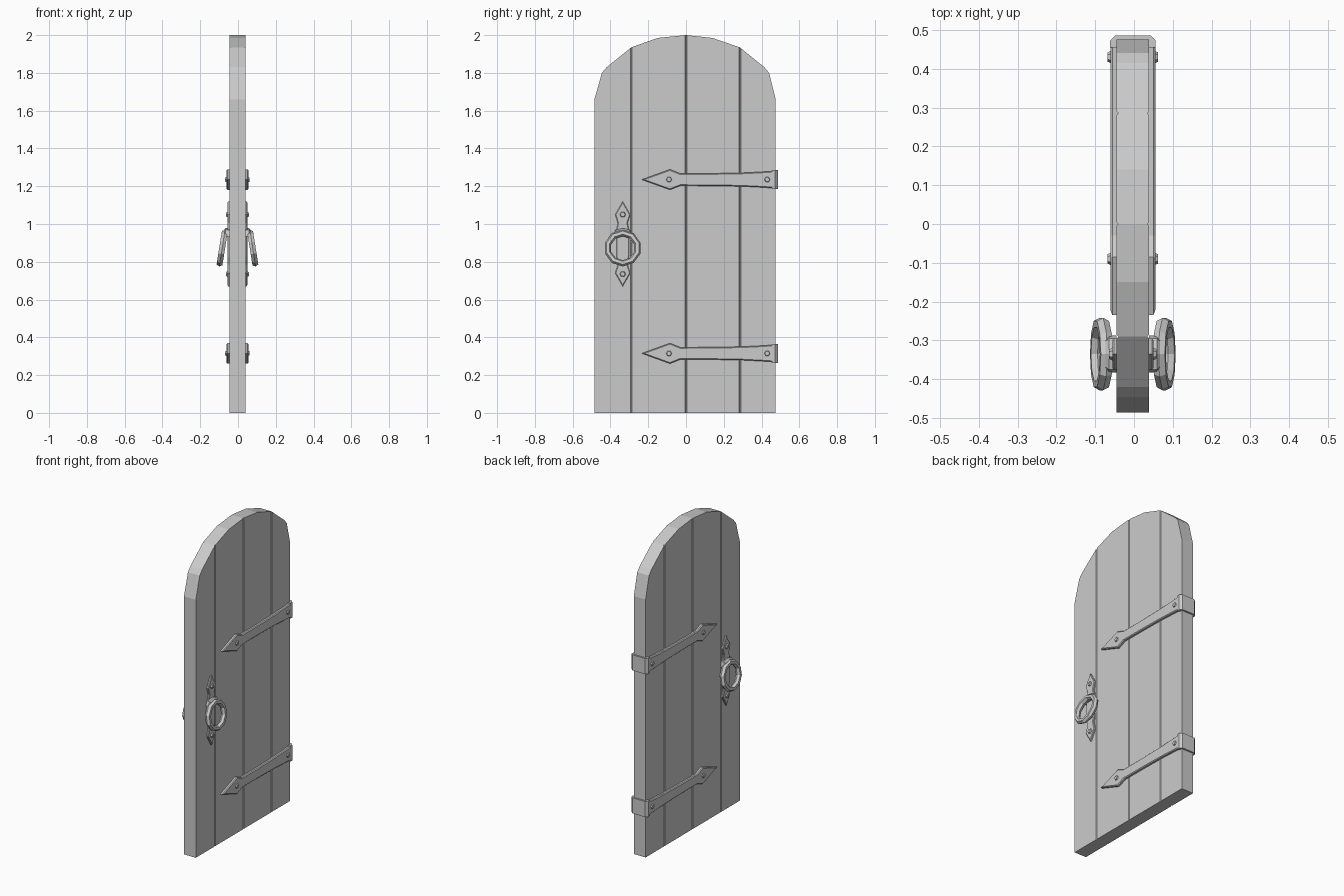
import bpy, bmesh, math
from mathutils import Matrix, Vector

cube = bpy.data.objects.get("Cube")
if cube:
    bpy.data.objects.remove(cube, do_unlink=True)

SHIFT = -0.003      # the door sits slightly off centre in its thickness
HALF = 0.042        # half the thickness of the planks
LATCH_Y = -0.335

grey = bpy.data.materials.new("plain grey")
grey.use_nodes = True
colour = (0.6, 0.6, 0.6, 1)
grey.diffuse_color = colour
grey.node_tree.nodes["Principled BSDF"].inputs["Base Color"].default_value = colour


def finish(name, bm, side=1):
    """Turn a bmesh into an object, mirrored to the other face when side is -1."""
    if side < 0:
        bmesh.ops.scale(bm, vec=(-1, 1, 1), verts=bm.verts)
    bmesh.ops.translate(bm, vec=(SHIFT, 0, 0), verts=bm.verts)
    bmesh.ops.recalc_face_normals(bm, faces=bm.faces)
    mesh = bpy.data.meshes.new(name)
    bm.to_mesh(mesh)
    bm.free()
    mesh.materials.append(grey)
    obj = bpy.data.objects.new(name, mesh)
    bpy.context.collection.objects.link(obj)
    return obj


def prism(outline, x0, x1):
    """Extrude a (y, z) outline from x0 to x1."""
    bm = bmesh.new()
    face = bm.faces.new([bm.verts.new((x0, y, z)) for y, z in outline])
    new = bmesh.ops.extrude_face_region(bm, geom=[face])["geom"]
    verts = [v for v in new if isinstance(v, bmesh.types.BMVert)]
    bmesh.ops.translate(bm, vec=(x1 - x0, 0, 0), verts=verts)
    bmesh.ops.recalc_face_normals(bm, faces=bm.faces)
    return bm


def bevel(bm, width, rule):
    edges = [e for e in bm.edges if rule(e)]
    bmesh.ops.bevel(bm, geom=edges, offset=width, segments=1, affect='EDGES')


def outer_rim(x):
    return lambda e: all(abs(v.co.x - x) < 1e-4 for v in e.verts)


def rivet(name, y, z, x0, x1, side):
    bm = bmesh.new()
    bmesh.ops.create_cone(bm, cap_ends=True, segments=6, radius1=0.019,
                          radius2=0.012, depth=x1 - x0)
    bmesh.ops.rotate(bm, matrix=Matrix.Rotation(math.pi / 2, 3, 'Y'), verts=bm.verts)
    bmesh.ops.translate(bm, vec=((x0 + x1) / 2, y, z), verts=bm.verts)
    finish(name, bm, side)


# Planks: each takes its share of the arched top, with chamfered seams
arch = [(-0.485, 1.66), (-0.445, 1.80), (-0.42, 1.83), (-0.29, 1.935),
        (-0.15, 1.985), (0, 2.0), (0.14, 1.985), (0.285, 1.935),
        (0.415, 1.83), (0.44, 1.80), (0.475, 1.66)]
seams = [-0.485, -0.29, 0, 0.285, 0.475]
for i, (a, b) in enumerate(zip(seams, seams[1:])):
    top = [p for p in arch if a <= p[0] <= b]
    bm = prism([(b, 0), (a, 0)] + top, -HALF, HALF)
    inner = [s for s in (a, b) if s in seams[1:-1]]
    bevel(bm, 0.005, lambda e: abs(e.verts[0].co.z - e.verts[1].co.z) > 1 and
          any(all(abs(v.co.y - s) < 1e-4 for v in e.verts) for s in inner))
    finish(f"plank_{i + 1}", bm)

# Hinges: spear-headed straps on both faces, joined by a band round the edge
for label, z, lean in (("upper", 1.235, -1), ("lower", 0.315, 1)):
    half = [(-0.235, 0), (-0.085, 0.054), (-0.03, 0.032), (0.15, 0.033), (0.30, 0.036),
            (0.40, 0.041), (0.478, 0.046)]
    outline = [(y, z + h) for y, h in half] + [(y, z - h) for y, h in half[:0:-1]]
    for side, word in ((1, "left"), (-1, "right")):
        bm = prism(outline, HALF - 0.004, 0.058)
        bevel(bm, 0.005, outer_rim(0.058))
        finish(f"{label}_hinge_strap_{word}", bm, side)
        for n, y in enumerate((-0.09, 0.43)):
            rivet(f"{label}_hinge_rivet_{word}_{n + 1}", y, z, 0.05, 0.065, side)
    band = [(0.455, z - 0.05), (0.486, z - 0.05), (0.486, z + 0.05), (0.455, z + 0.05)]
    bm = prism(band, -0.059, 0.059)
    bevel(bm, 0.014, lambda e: all(v.co.y > 0.48 for v in e.verts) and
          abs(e.verts[0].co.x - e.verts[1].co.x) < 1e-4)
    finish(f"{label}_hinge_band", bm)

# Latch: pointed back plate, rivets, ring mount and a tilted pull ring
plate_half = [(0, 0.225), (0.04, 0.155), (0.026, 0.11), (0.034, 0.07)]
right_side = plate_half + [(w, -h) for w, h in plate_half[::-1]]
plate = [(LATCH_Y + w, 0.895 + h) for w, h in right_side]
plate += [(LATCH_Y - w, 0.895 + h) for w, h in right_side[-2:0:-1]]
for side, word in ((1, "left"), (-1, "right")):
    bm = prism(plate, HALF - 0.004, 0.053)
    bevel(bm, 0.004, outer_rim(0.053))
    finish(f"latch_plate_{word}", bm, side)
    for n, z in enumerate((1.05, 0.735)):
        rivet(f"latch_rivet_{word}_{n + 1}", LATCH_Y, z, 0.048, 0.061, side)

    mount = [(LATCH_Y + 0.048, 0.935), (LATCH_Y + 0.04, 0.968), (LATCH_Y, 0.978),
             (LATCH_Y - 0.04, 0.968), (LATCH_Y - 0.048, 0.935)]
    bm = prism(mount, HALF, 0.07)
    bevel(bm, 0.008, outer_rim(0.07))
    finish(f"ring_mount_{word}", bm, side)

    bm = bmesh.new()
    major, sides = 10, 6
    loops = []
    for i in range(major):
        turn = Matrix.Rotation(math.tau * i / major, 3, 'X')
        loop = []
        for j in range(sides):
            t = math.tau * j / sides
            p = Vector((0.018 * math.sin(t), 0, 0.081 + 0.017 * math.cos(t)))
            loop.append(bm.verts.new(turn @ p))
        loops.append(loop)
    for i in range(major):
        a, b = loops[i], loops[(i + 1) % major]
        for j in range(sides):
            k = (j + 1) % sides
            bm.faces.new((a[j], a[k], b[k], b[j]))
    bmesh.ops.rotate(bm, matrix=Matrix.Rotation(math.radians(-9), 3, 'Y'), verts=bm.verts)
    bmesh.ops.translate(bm, vec=(0.081, LATCH_Y, 0.872), verts=bm.verts)
    finish(f"pull_ring_{word}", bm, side)
